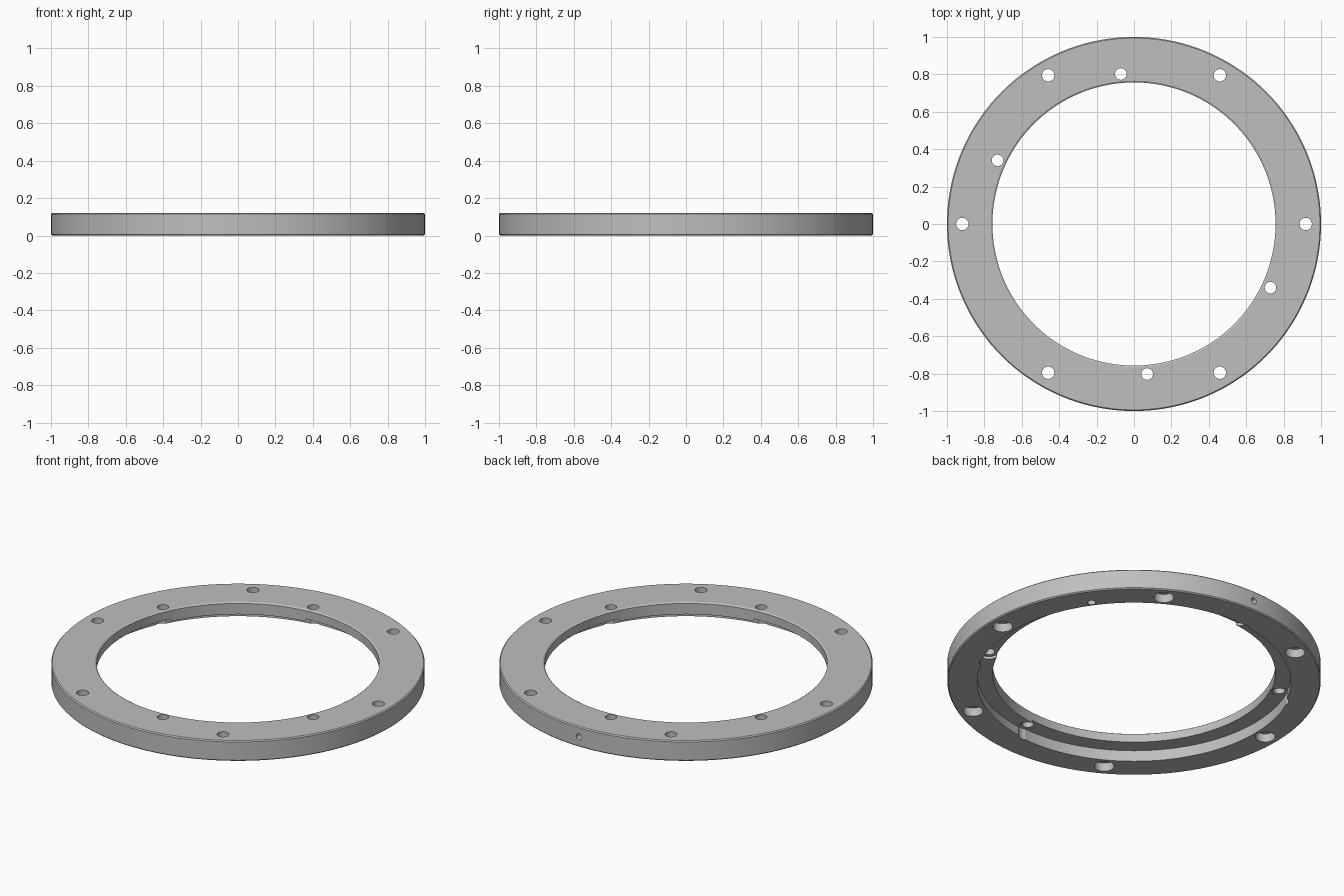
import bpy, bmesh
from math import cos, sin, radians, tau
from mathutils import Matrix

cube = bpy.data.objects.get("Cube")
if cube:
    bpy.data.objects.remove(cube, do_unlink=True)

SEGMENTS = 144
HEIGHT = 0.12
FLOOR = 0.065          # underside of the inner lip
EDGE = 0.006           # small chamfer

metal = bpy.data.materials.new("satin grey metal")
metal.use_nodes = True
GREY = (0.52, 0.52, 0.52, 1)
metal.diffuse_color = GREY
metal.node_tree.nodes["Principled BSDF"].inputs["Base Color"].default_value = GREY


def finish(name, bm):
    bmesh.ops.recalc_face_normals(bm, faces=bm.faces)
    mesh = bpy.data.meshes.new(name)
    bm.to_mesh(mesh)
    bm.free()
    mesh.materials.append(metal)
    obj = bpy.data.objects.new(name, mesh)
    bpy.context.collection.objects.link(obj)
    return obj


def lathe(name, profile):
    """Revolve a closed (radius, z) profile around z."""
    bm = bmesh.new()
    rings = [[bm.verts.new((r * cos(tau * i / SEGMENTS), r * sin(tau * i / SEGMENTS), z))
              for r, z in profile] for i in range(SEGMENTS)]
    n = len(profile)
    for i, ring in enumerate(rings):
        nxt = rings[(i + 1) % SEGMENTS]
        for j in range(n):
            k = (j + 1) % n
            bm.faces.new((ring[j], nxt[j], nxt[k], ring[k]))
    return finish(name, bm)


def sector(name, start, end, inner, outer, low, high):
    """Solid annular sector between two angles in degrees."""
    bm = bmesh.new()
    steps = round((end - start) / 2.5)
    angles = [radians(start + (end - start) * i / steps) for i in range(steps + 1)]
    outline = [(outer * cos(a), outer * sin(a)) for a in angles]
    outline += [(inner * cos(a), inner * sin(a)) for a in reversed(angles)]
    face = bm.faces.new([bm.verts.new((x, y, low)) for x, y in outline])
    top = bmesh.ops.extrude_face_region(bm, geom=[face])["geom"]
    bmesh.ops.translate(bm, vec=(0, 0, high - low),
                        verts=[v for v in top if isinstance(v, bmesh.types.BMVert)])
    return finish(name, bm)


def drill(name, angle, dist, radius, low, high):
    """Vertical cylinder placed by polar position."""
    a = radians(angle)
    bm = bmesh.new()
    bmesh.ops.create_cone(bm, cap_ends=True, segments=32, radius1=radius, radius2=radius,
                          depth=high - low,
                          matrix=Matrix.Translation((dist * cos(a), dist * sin(a), (low + high) / 2)))
    return finish(name, bm)


# Ring with a chamfered rim, a bore and a stepped underside
ring = lathe("mounting_ring", [
    (0.84, 0), (1 - EDGE, 0), (1, EDGE), (1, HEIGHT - EDGE), (1 - EDGE, HEIGHT),
    (0.76 + EDGE, HEIGHT), (0.757, HEIGHT - EDGE), (0.757, 0.05), (0.84, 0.05)])

cutters = []

# Two deeper recess arcs in the underside
for start in (-25, 155):
    cutters.append(sector("recess_cutter", start, start + 120, 0.7, 0.85, -0.1, FLOOR))

# Four inner holes with round pockets at the recess ends
for angle in (95, 155, 275, 335):
    cutters.append(drill("pocket_cutter", angle, 0.805, 0.051, -0.1, FLOOR + 0.001))
    cutters.append(drill("inner_hole_cutter", angle, 0.805, 0.031, -0.1, 0.3))

# Six outer holes, counterbored from below
for angle in range(0, 360, 60):
    cutters.append(drill("counterbore_cutter", angle, 0.918, 0.053, -0.1, 0.05))
    cutters.append(drill("outer_hole_cutter", angle, 0.918, 0.033, -0.1, 0.3))

# Small blind pin hole underneath
cutters.append(drill("pin_hole_cutter", 35, 0.88, 0.022, -0.1, 0.06))

# Radial set screw hole through the back rim
side = drill("set_screw_cutter", 0, 0, 0.018, -0.15, 0.15)
side.data.transform(Matrix.Translation((0, 0.98, 0.06)) @ Matrix.Rotation(radians(90), 4, "X"))
cutters.append(side)

# Cut everything and bake the result
for cutter in cutters:
    cutter.hide_render = True
    mod = ring.modifiers.new(cutter.name, "BOOLEAN")
    mod.operation = "DIFFERENCE"
    mod.solver = "EXACT"
    mod.object = cutter
bpy.context.view_layer.update()
baked = bpy.data.meshes.new_from_object(ring.evaluated_get(bpy.context.evaluated_depsgraph_get()))
ring.modifiers.clear()
ring.data = baked
baked.materials.clear()
baked.materials.append(metal)
for poly in baked.polygons:
    poly.material_index = 0
for cutter in cutters:
    bpy.data.objects.remove(cutter, do_unlink=True)

bpy.ops.object.select_all(action="DESELECT")
ring.select_set(True)
bpy.context.view_layer.objects.active = ring
bpy.ops.object.shade_smooth_by_angle(angle=radians(30))
